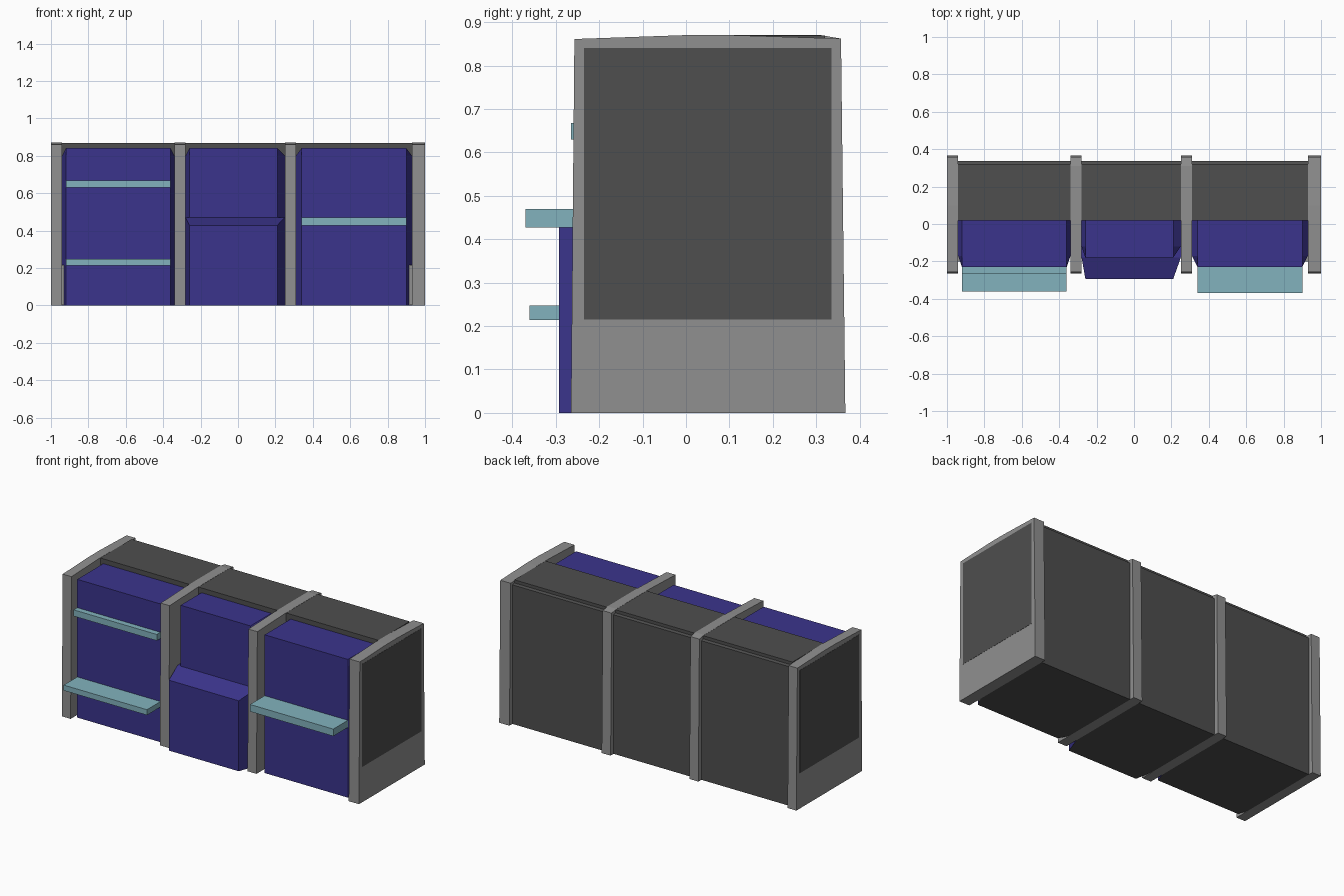
import bpy, bmesh

if "Cube" in bpy.data.objects:
    bpy.data.objects.remove(bpy.data.objects["Cube"])


def material(name, rgb):
    m = bpy.data.materials.new(name)
    m.diffuse_color = (*rgb, 1)
    m.use_nodes = True
    m.node_tree.nodes["Principled BSDF"].inputs["Base Color"].default_value = m.diffuse_color
    return m


GREY = material("grey_frame", (0.28, 0.28, 0.28))
DARK = material("dark_shell", (0.077, 0.077, 0.077))
BLUE = material("blue_front", (0.043, 0.034, 0.262))
TEAL = material("teal_shelf", (0.224, 0.448, 0.513))


def loft(name, rings, mat, under=None):
    """Skin a closed solid through rings; 'under' colours the underside."""
    bm = bmesh.new()
    vs = [[bm.verts.new(p) for p in r] for r in rings]
    n = len(vs[0])
    for a, b in zip(vs, vs[1:]):
        for i in range(n):
            j = (i + 1) % n
            bm.faces.new((a[i], a[j], b[j], b[i]))
    bm.faces.new(vs[0])
    bm.faces.new(vs[-1])
    bmesh.ops.recalc_face_normals(bm, faces=bm.faces)
    if under:
        for f in bm.faces:
            f.material_index = int(f.normal.z < -0.9)
    me = bpy.data.meshes.new(name)
    bm.to_mesh(me)
    bm.free()
    me.materials.append(mat)
    if under:
        me.materials.append(under)
    ob = bpy.data.objects.new(name, me)
    bpy.context.collection.objects.link(ob)
    return ob


def extrude_x(name, profile, x0, x1, mat):
    return loft(name, [[(x, y, z) for y, z in profile] for x in (x0, x1)], mat)


def box(name, x0, x1, y0, y1, z0, z1, mat):
    return extrude_x(name, [(y0, z0), (y1, z0), (y1, z1), (y0, z1)], x0, x1, mat)


def front_block(name, full, face, y_back, y_mid, y_front, z0, z1):
    """Blue block whose sides and top edges taper in towards its front face."""
    (a, b), (c, d) = full, face
    rings = []
    for y, l, r in ((y_back, a, b), (y_mid, a, b), (y_front, c, d)):
        rings.append([(l, y, z0), (r, y, z0), (r, y, z1 - 0.04),
                      (d, y, z1), (c, y, z1), (l, y, z1 - 0.04)])
    return loft(name, rings, BLUE, DARK)


# upright dividers and end walls, with slightly arched tops
base = [(-0.265, 0), (0.367, 0)]
end_profile = base + [(0.357, 0.862), (0.1, 0.87), (0, 0.87), (-0.257, 0.861)]
mid_profile = base + [(0.357, 0.862), (0.31, 0.87), (0, 0.87), (-0.257, 0.861)]
extrude_x("left_end_wall", end_profile, -0.999, -0.94, GREY)
extrude_x("left_divider", mid_profile, -0.34, -0.28, GREY)
extrude_x("right_divider", mid_profile, 0.25, 0.31, GREY)
extrude_x("right_end_wall", end_profile, 0.93, 0.999, GREY)

# dark end panels and inner plinths, mirrored on both ends
for side, s in (("left", -1), ("right", 1)):
    box(side + "_end_panel", s * 0.96, s, -0.235, 0.335, 0.215, 0.84, DARK)
    box(side + "_plinth", s * 0.915, s * 0.95, -0.2, 0.3, 0.002, 0.215, GREY)

# dark shell of each bay, with a stepped rear top edge
bays = {"left": (-0.94, -0.34), "middle": (-0.28, 0.25), "right": (0.31, 0.93)}
faces = {"left": (-0.92, -0.36), "middle": (-0.26, 0.21), "right": (0.34, 0.90)}
shell = [(0.02, 0), (0.338, 0), (0.338, 0.845), (0.32, 0.85), (0.32, 0.869),
         (0.02, 0.869)]
for n, (x0, x1) in bays.items():
    extrude_x(n + "_shell", shell, x0, x1, DARK)

# blue fronts
for n in ("left", "right"):
    front_block(n + "_cabinet", bays[n], faces[n], 0.021, -0.17, -0.23, 0, 0.84)
front_block("middle_cabinet", bays["middle"], faces["middle"],
            0.021, -0.12, -0.18, 0.01, 0.84)

# projecting lower cabinet with a sloped top
(a, b), (c, d) = bays["middle"], faces["middle"]
loft("lower_cabinet",
     [[(l, y, 0), (r, y, 0), (r, y, z), (l, y, z)]
      for y, l, r, z in ((0.021, a, b, 0.47), (-0.18, a, b, 0.47),
                         (-0.293, c, d, 0.428))], BLUE, DARK)

# shelves
box("upper_left_shelf", -0.92, -0.36, -0.265, -0.22, 0.63, 0.668, TEAL)
box("lower_left_shelf", -0.92, -0.36, -0.36, -0.22, 0.214, 0.247, TEAL)
box("right_shelf", 0.34, 0.90, -0.37, -0.22, 0.427, 0.47, TEAL)
